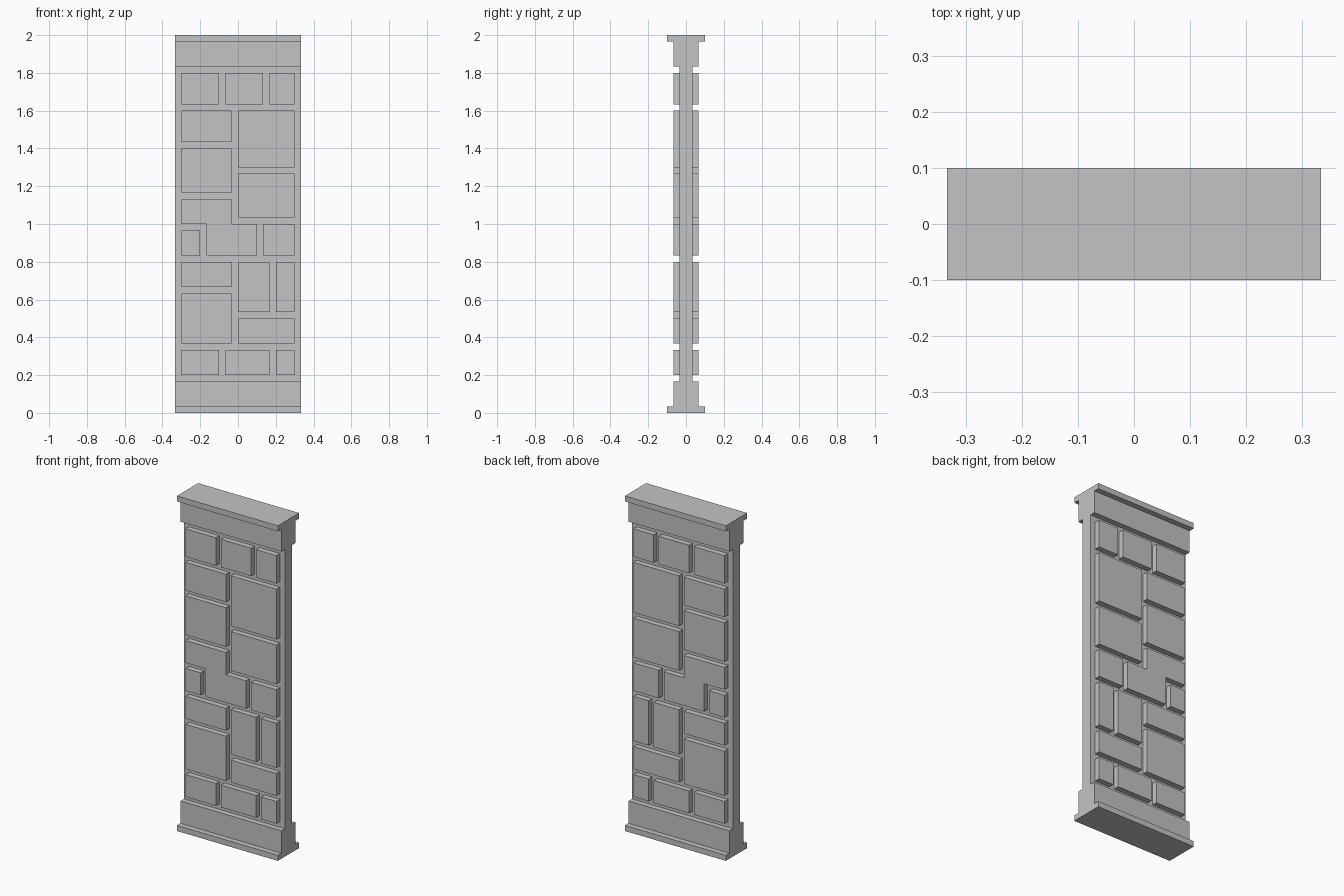
import bpy
import bmesh
from mathutils import Vector

cube = bpy.data.objects.get("Cube")
if cube:
    bpy.data.objects.remove(cube, do_unlink=True)

U = 1 / 30  # masonry module: the wall is 20 x 6 x 60 modules

stone = bpy.data.materials.new("grey_stone")
stone.use_nodes = True
stone.diffuse_color = (0.55, 0.55, 0.55, 1)
stone.node_tree.nodes["Principled BSDF"].inputs["Base Color"].default_value = (0.55, 0.55, 0.55, 1)


def prism(name, outline, offset, open_start=False):
    """Extrude a closed outline (in modules) along an offset vector."""
    bm = bmesh.new()
    start = bm.faces.new([bm.verts.new(Vector(p) * U) for p in outline])
    result = bmesh.ops.extrude_face_region(bm, geom=[start], use_keep_orig=True)
    moved = [g for g in result["geom"] if isinstance(g, bmesh.types.BMVert)]
    bmesh.ops.translate(bm, verts=moved, vec=Vector(offset) * U)
    bmesh.ops.recalc_face_normals(bm, faces=bm.faces)
    if open_start:
        bmesh.ops.delete(bm, geom=[start], context='FACES_ONLY')
    mesh = bpy.data.meshes.new(name)
    bm.to_mesh(mesh)
    bm.free()
    mesh.materials.append(stone)
    obj = bpy.data.objects.new(name, mesh)
    bpy.context.collection.objects.link(obj)
    return obj


def rect(x0, x1, z0, z1):
    return [(x0, z0), (x1, z0), (x1, z1), (x0, z1)]


# Wall core with plinth and cornice, as one stepped side profile
lower = [(3, 0), (3, 1), (2, 1), (2, 5), (1, 5)]
half = lower + [(y, 60 - z) for y, z in reversed(lower)]
profile = half + [(-y, z) for y, z in reversed(half)]
prism("wall_core", [(-10, y, z) for y, z in profile], (20, 0, 0))

# Raised stone blocks: x range, z range
blocks = [
    rect(-9, -3, 49, 54), rect(-2, 4, 49, 54), rect(5, 9, 49, 54),
    rect(-9, -1, 43, 48), rect(0, 9, 39, 48),
    rect(-9, -1, 35, 42), rect(0, 9, 31, 38),
    rect(-9, -6, 25, 29), rect(4, 9, 25, 30),
    rect(-9, -1, 20, 24), rect(0, 5, 16, 24), rect(6, 9, 16, 24),
    rect(-9, -1, 11, 19), rect(0, 9, 11, 15),
    rect(-9, -3, 6, 10), rect(-2, 5, 6, 10), rect(6, 9, 6, 10),
]
# Stepped block in the middle of the wall
blocks.append([(-9, 30), (-5, 30), (-5, 25), (3, 25),
               (3, 30), (-1, 30), (-1, 34), (-9, 34)])

# The same pattern stands out from both faces of the wall
for side, label in ((-1, "front"), (1, "back")):
    for i, outline in enumerate(blocks, 1):
        prism(f"{label}_stone_{i}", [(x, side, z) for x, z in outline],
              (0, side, 0), open_start=True)
